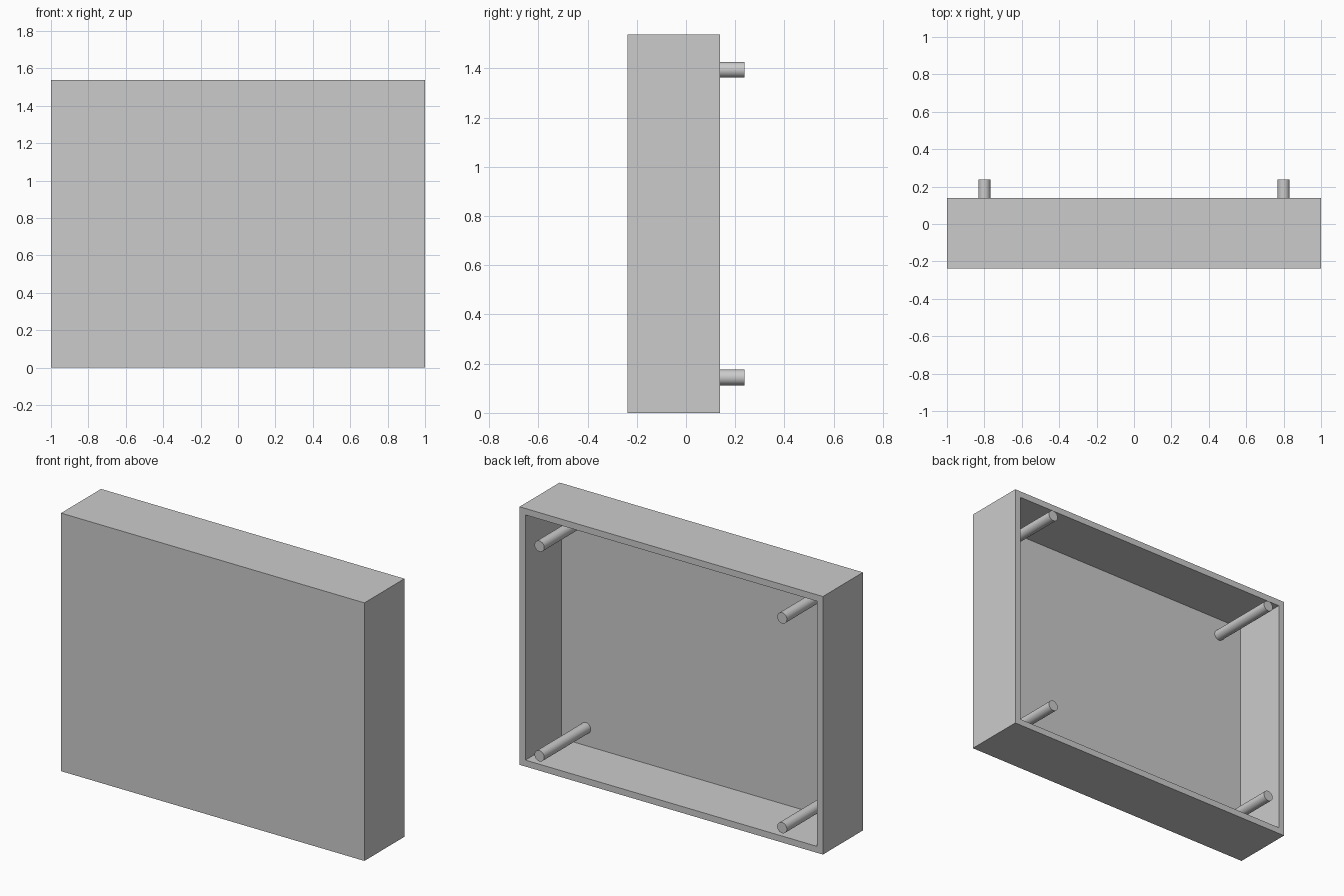
import bpy
import bmesh
import math

default = bpy.data.objects.get("Cube")
if default:
    bpy.data.objects.remove(default, do_unlink=True)

WIDTH, HEIGHT = 2.0, 1.538
FRONT, BACK, PEG_END = -0.238, 0.139, 0.238
WALL = 0.0385
PEG_RADIUS = 0.032
PEG_X, PEG_INSET = 0.8, 0.144

# Single plain grey material
grey = bpy.data.materials.new("light_grey")
grey.use_nodes = True
color = (0.6, 0.6, 0.6, 1.0)
grey.diffuse_color = color
grey.node_tree.nodes["Principled BSDF"].inputs["Base Color"].default_value = color

# Tray: a block whose back face is inset and pushed in to leave thin walls
bm = bmesh.new()
bmesh.ops.create_cube(bm, size=1)
bmesh.ops.scale(bm, vec=(WIDTH, BACK - FRONT, HEIGHT), verts=bm.verts)
bmesh.ops.translate(bm, vec=(0, (BACK + FRONT) / 2, HEIGHT / 2), verts=bm.verts)
bm.normal_update()
opening = max(bm.faces, key=lambda f: f.normal.y)
bmesh.ops.inset_region(bm, faces=[opening], thickness=WALL, use_even_offset=True)
pushed = bmesh.ops.extrude_discrete_faces(bm, faces=[opening])["faces"][0]
bmesh.ops.translate(bm, vec=(0, FRONT + WALL - BACK, 0), verts=pushed.verts)
bmesh.ops.recalc_face_normals(bm, faces=bm.faces)
mesh = bpy.data.meshes.new("tray")
bm.to_mesh(mesh)
bm.free()
tray = bpy.data.objects.new("tray", mesh)
bpy.context.collection.objects.link(tray)
mesh.materials.append(grey)


# Mounting pegs: from the inside of the front panel out past the back rim
def add_peg(name, x, z):
    start = FRONT + WALL
    bpy.ops.mesh.primitive_cylinder_add(
        vertices=32, radius=PEG_RADIUS, depth=PEG_END - start,
        location=(x, (start + PEG_END) / 2, z), rotation=(math.pi / 2, 0, 0))
    peg = bpy.context.object
    peg.name = name
    peg.data.materials.append(grey)
    bpy.ops.object.shade_smooth_by_angle(angle=math.radians(30))


for side, x in (("left", PEG_X), ("right", -PEG_X)):
    for level, z in (("lower", PEG_INSET), ("upper", HEIGHT - PEG_INSET)):
        add_peg(f"{level}_{side}_peg", x, z)
